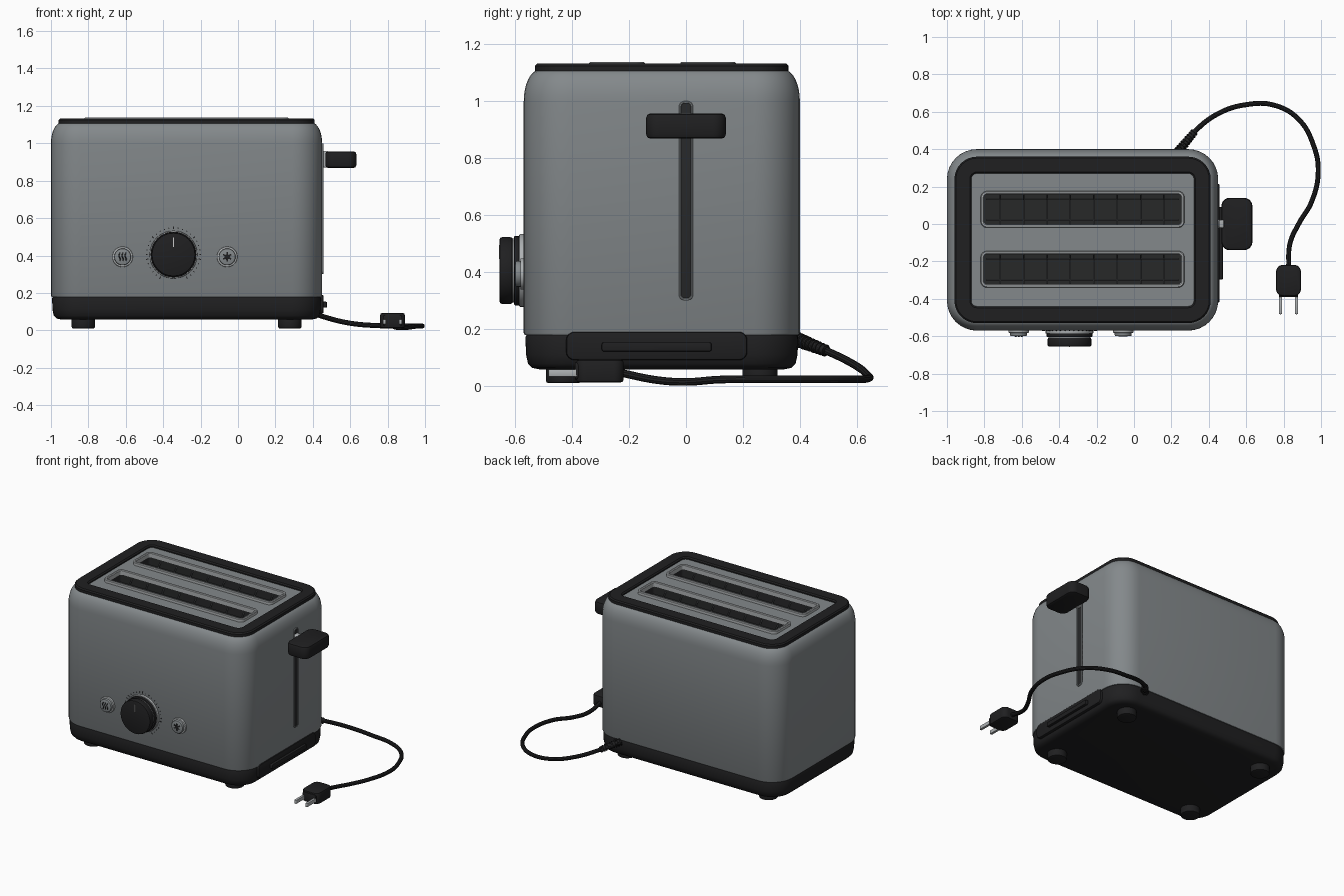
import bpy, bmesh, math
from mathutils import Matrix, Vector

cube = bpy.data.objects.get("Cube")
if cube:
    bpy.data.objects.remove(cube)


def material(name, r, g, b):
    m = bpy.data.materials.new(name)
    m.use_nodes = True
    m.diffuse_color = (r, g, b, 1)
    m.node_tree.nodes["Principled BSDF"].inputs["Base Color"].default_value = (r, g, b, 1)
    return m


STEEL = material("grey steel", 0.23, 0.25, 0.26)
CHROME = material("bright chrome", 0.42, 0.44, 0.45)
WIRE = material("dull wire", 0.09, 0.095, 0.10)
BLACK = material("black plastic", 0.014, 0.014, 0.015)
DARK = material("dark interior", 0.02, 0.021, 0.022)
WHITE = material("white mark", 0.6, 0.6, 0.6)

# Local frames: extrude up, out of the right side, out of the front
UP = Matrix.Identity(4)
SIDE = Matrix(((0, 0, 1, 0), (1, 0, 0, 0), (0, 1, 0, 0), (0, 0, 0, 1)))
FRONT = Matrix(((1, 0, 0, 0), (0, 0, -1, 0), (0, 1, 0, 0), (0, 0, 0, 1)))


def finish(name, bm, mat, frame=UP, recalc=True):
    bmesh.ops.remove_doubles(bm, verts=bm.verts[:], dist=1e-5)
    if recalc:
        bmesh.ops.recalc_face_normals(bm, faces=bm.faces[:])
    bm.transform(frame)
    mesh = bpy.data.meshes.new(name)
    bm.to_mesh(mesh)
    bm.free()
    return add_mesh(name, mesh, mat)


def add_mesh(name, mesh, mat):
    obj = bpy.data.objects.new(name, mesh)
    mesh.materials.clear()
    mesh.materials.append(mat)
    bpy.context.collection.objects.link(obj)
    bpy.ops.object.select_all(action="DESELECT")
    obj.select_set(True)
    bpy.context.view_layer.objects.active = obj
    bpy.ops.object.shade_smooth_by_angle(angle=math.radians(35))
    return obj


def outline(rect, radius, inset=0.0, seg=8):
    """Rounded rectangle from (centre x, centre y, half width, half height)."""
    cx, cy, hx, hy = rect
    hx, hy, r = hx - inset, hy - inset, max(radius - inset, 0.004)
    pts = []
    for k, (sx, sy) in enumerate(((1, 1), (-1, 1), (-1, -1), (1, -1))):
        for i in range(seg + 1):
            a = math.pi / 2 * (k + i / seg)
            pts.append((cx + sx * (hx - r) + r * math.cos(a),
                        cy + sy * (hy - r) + r * math.sin(a)))
    return pts


def loft(name, rect, radius, sections, mat, frame=UP, caps=(True, True), ring=False):
    """Skin rounded rectangles through (inset, height) sections."""
    bm = bmesh.new()
    loops = [[bm.verts.new((x, y, z)) for x, y in outline(rect, radius, inset)]
             for inset, z in sections]
    pairs = list(zip(loops, loops[1:]))
    if ring:
        pairs.append((loops[-1], loops[0]))
    for a, b in pairs:
        for i in range(len(a)):
            j = (i + 1) % len(a)
            bm.faces.new((a[i], a[j], b[j], b[i]))
    if not ring:
        if caps[0]:
            bm.faces.new(loops[0][::-1])
        if caps[1]:
            bm.faces.new(loops[-1])
    return finish(name, bm, mat, frame)


def pad(name, rect, radius, z0, z1, bevel, mat, frame=UP):
    """Solid block with rounded outline and softened ends."""
    k = 0.3 * bevel
    return loft(name, rect, radius, [(bevel, z0), (k, z0 + k), (0, z0 + bevel),
                (0, z1 - bevel), (k, z1 - k), (bevel, z1)], mat, frame)


def disc(name, x, y, r, z0, z1, bevel, mat, frame=UP):
    return pad(name, (x, y, r, r), r, z0, z1, bevel, mat, frame)


def band(name, rect, radius, width, z0, z1, mat, frame=UP):
    """Flat ring that follows a rounded rectangle."""
    e = min(width, z1 - z0) * 0.25
    return loft(name, rect, radius, [(0, z0), (0, z1 - e), (e, z1), (width - e, z1),
                (width, z1 - e), (width, z0)], mat, frame, ring=True)


def boxes(name, items, mat, frame=UP):
    """Joined boxes from (centre, size, turn about local z)."""
    bm = bmesh.new()
    for centre, size, turn in items:
        m = Matrix.Translation(centre) @ Matrix.Rotation(turn, 4, "Z") @ Matrix.Diagonal((*size, 1))
        bmesh.ops.create_cube(bm, size=1, matrix=m)
    return finish(name, bm, mat, frame)


def tube(name, paths, radius, mat, smooth=False, frame=UP):
    curve = bpy.data.curves.new(name, "CURVE")
    curve.dimensions = "3D"
    curve.bevel_depth, curve.bevel_resolution, curve.use_fill_caps = radius, 3, True
    curve.resolution_u = 8
    for path in paths:
        s = curve.splines.new("BEZIER" if smooth else "POLY")
        pts = s.bezier_points if smooth else s.points
        pts.add(len(path) - 1)
        for p, co in zip(pts, path):
            v = frame @ Vector(co)
            p.co = v if smooth else (*v, 1)
            if smooth:
                p.handle_left_type = p.handle_right_type = "AUTO"
    tmp = bpy.data.objects.new(name + "_path", curve)
    bpy.context.collection.objects.link(tmp)
    dg = bpy.context.evaluated_depsgraph_get()
    mesh = bpy.data.meshes.new_from_object(tmp.evaluated_get(dg))
    bpy.data.objects.remove(tmp)
    return add_mesh(name, mesh, mat)


# Housing with a rounded shoulder
BODY = (-0.275, -0.085, 0.725, 0.485)
shoulder = [(0.055 * (1 - math.cos(a)), 1.0 + 0.11 * math.sin(a))
            for a in (math.pi / 2 * i / 8 for i in range(9))]
loft("housing", BODY, 0.16, [(0.004, 0.178), (0, 0.186)] + shoulder + [(0.12, 1.11)],
     STEEL, caps=(True, False))

# Base and feet
loft("base", BODY, 0.16, [(0.055, 0.058), (0.03, 0.063), (0.015, 0.078), (0.008, 0.11),
     (0.006, 0.172), (0.01, 0.18)], BLACK)
for sx in (-1, 1):
    for sy in (-1, 1):
        disc("foot", -0.275 + sx * 0.552, -0.085 + sy * 0.345, 0.062, 0.01, 0.07, 0.008, BLACK)

# Top rim, top plate with two openings
TOP = (-0.275, -0.085, 0.685, 0.445)
band("top_rim", TOP, 0.12, 0.09, 1.1, 1.132, BLACK)
SLOTS = [(-0.275, y, 0.545, 0.098) for y in (0.078, -0.242)]
bm = bmesh.new()
for rect, r, inset in [(TOP, 0.12, 0.08)] + [(s, 0.03, 0.01) for s in SLOTS]:
    loop = [bm.verts.new((x, y, 1.116)) for x, y in outline(rect, r, inset)]
    for i, v in enumerate(loop):
        bm.edges.new((v, loop[(i + 1) % len(loop)]))
bmesh.ops.triangle_fill(bm, edges=bm.edges[:], use_beauty=True, normal=(0, 0, 1))
finish("top_plate", bm, STEEL)

# Bread slots: frame, well and wire guards
for rect in SLOTS:
    cx, cy, hx, hy = rect
    band("slot_frame", rect, 0.035, 0.018, 1.105, 1.138, CHROME)
    loft("slot_well", rect, 0.035, [(0.016, 0.4), (0.016, 1.12)], DARK, caps=(True, False))
    xs = [cx - 0.44 + 0.125 * i for i in range(8)]
    wires = []
    for s in (-1, 1):
        y = cy + s * 0.055
        for z in (1.06, 0.8, 0.45):
            wires.append([(cx - hx + 0.03, y, z), (cx + hx - 0.03, y, z)])
        wires += [[(x, y, 0.45), (x, y, 1.06), (x, cy + s * 0.08, 1.09)] for x in xs]
    wires += [[(x, cy - 0.075, 0.45), (x, cy + 0.075, 0.45)] for x in xs]
    tube("wire_guard", wires, 0.004, WIRE)

# Lever track and lever
TRACK = (0, 0.65, 0.025, 0.35)
band("lever_track_frame", TRACK, 0.02, 0.008, 0.44, 0.456, STEEL, SIDE)
pad("lever_track", TRACK, 0.02, 0.44, 0.453, 0.002, DARK, SIDE)
pad("lever_stem", (0, 0.915, 0.022, 0.045), 0.01, 0.44, 0.48, 0.003, CHROME, SIDE)
pad("lever_handle", (0.55, 0, 0.083, 0.14), 0.045, 0.868, 0.957, 0.015, BLACK)

# Crumb tray front with grip
pad("crumb_tray", (-0.103, 0.14, 0.318, 0.05), 0.03, 0.41, 0.458, 0.008, BLACK, SIDE)
pad("tray_grip", (-0.103, 0.137, 0.193, 0.016), 0.008, 0.45, 0.476, 0.005, BLACK, SIDE)

# Timer knob with dial marks
KX, KZ = -0.345, 0.405
disc("knob_plate", KX, KZ, 0.128, 0.56, 0.586, 0.004, CHROME, FRONT)
disc("knob_skirt", KX, KZ, 0.122, 0.58, 0.604, 0.004, BLACK, FRONT)
disc("knob_band", KX, KZ, 0.112, 0.60, 0.61, 0.001, CHROME, FRONT)
disc("knob", KX, KZ, 0.117, 0.608, 0.655, 0.008, BLACK, FRONT)
boxes("knob_pointer", [((KX, KZ + 0.065, 0.655), (0.005, 0.05, 0.003), 0)], WHITE, FRONT)
marks = []
for i in range(31):
    a = math.radians(-60 + 10 * i)
    size = 0.014 if i % 5 == 0 else 0.006
    marks.append(((KX + 0.143 * math.cos(a), KZ + 0.143 * math.sin(a), 0.57),
                  (size, 0.005, 0.003), a))
boxes("dial_marks", marks, BLACK, FRONT)

# Push buttons with heat and frost signs
BZ = 0.393
for x in (-0.617, -0.058):
    disc("button_ring", x, BZ, 0.055, 0.56, 0.582, 0.004, CHROME, FRONT)
    disc("button", x, BZ, 0.045, 0.575, 0.6, 0.006, STEEL, FRONT)
tube("heat_sign", [[(-0.617 + dx + 0.004 * math.sin(i * 0.9), BZ - 0.022 + 0.0055 * i, 0.6)
     for i in range(9)] for dx in (-0.016, 0, 0.016)], 0.003, BLACK, frame=FRONT)
boxes("frost_sign", [((-0.058, BZ, 0.6), (0.05, 0.008, 0.004), math.pi / 3 * i + math.pi / 6)
      for i in range(3)], BLACK, FRONT)
disc("frost_sign_centre", -0.058, BZ, 0.014, 0.598, 0.602, 0.001, BLACK, FRONT)

# Power cord with ribbed sleeve
start, end = Vector((0.235, 0.385, 0.165)), Vector((0.325, 0.495, 0.122))
tube("power_cord", [[start, end, (0.45, 0.59, 0.075), (0.6, 0.638, 0.038), (0.75, 0.635, 0.025),
     (0.88, 0.56, 0.023), (0.96, 0.42, 0.023), (0.985, 0.28, 0.023), (0.95, 0.12, 0.022),
     (0.88, 0.0, 0.014), (0.835, -0.1, 0.02), (0.826, -0.24, 0.048)]], 0.0135, BLACK, smooth=True)
axis = end - start
along = Matrix.Translation(start) @ axis.to_track_quat("Z", "Y").to_matrix().to_4x4()
disc("cord_sleeve", 0, 0, 0.018, 0, axis.length, 0.002, BLACK, along)
for i in range(9):
    z = axis.length * (i + 0.5) / 9
    disc("sleeve_rib", 0, 0, 0.027 - 0.0007 * i, z - 0.004, z + 0.004, 0.002, BLACK, along)

# Plug and prongs
pad("plug", (0.826, -0.302, 0.066, 0.083), 0.035, 0.012, 0.092, 0.01, BLACK)
pad("plug_face", (0.826, 0.052, 0.052, 0.03), 0.015, 0.37, 0.39, 0.003, BLACK, FRONT)
for s in (-1, 1):
    pad("prong", (0.826 + s * 0.043, -0.43, 0.009, 0.053), 0.008, 0.032, 0.058, 0.003, CHROME)
